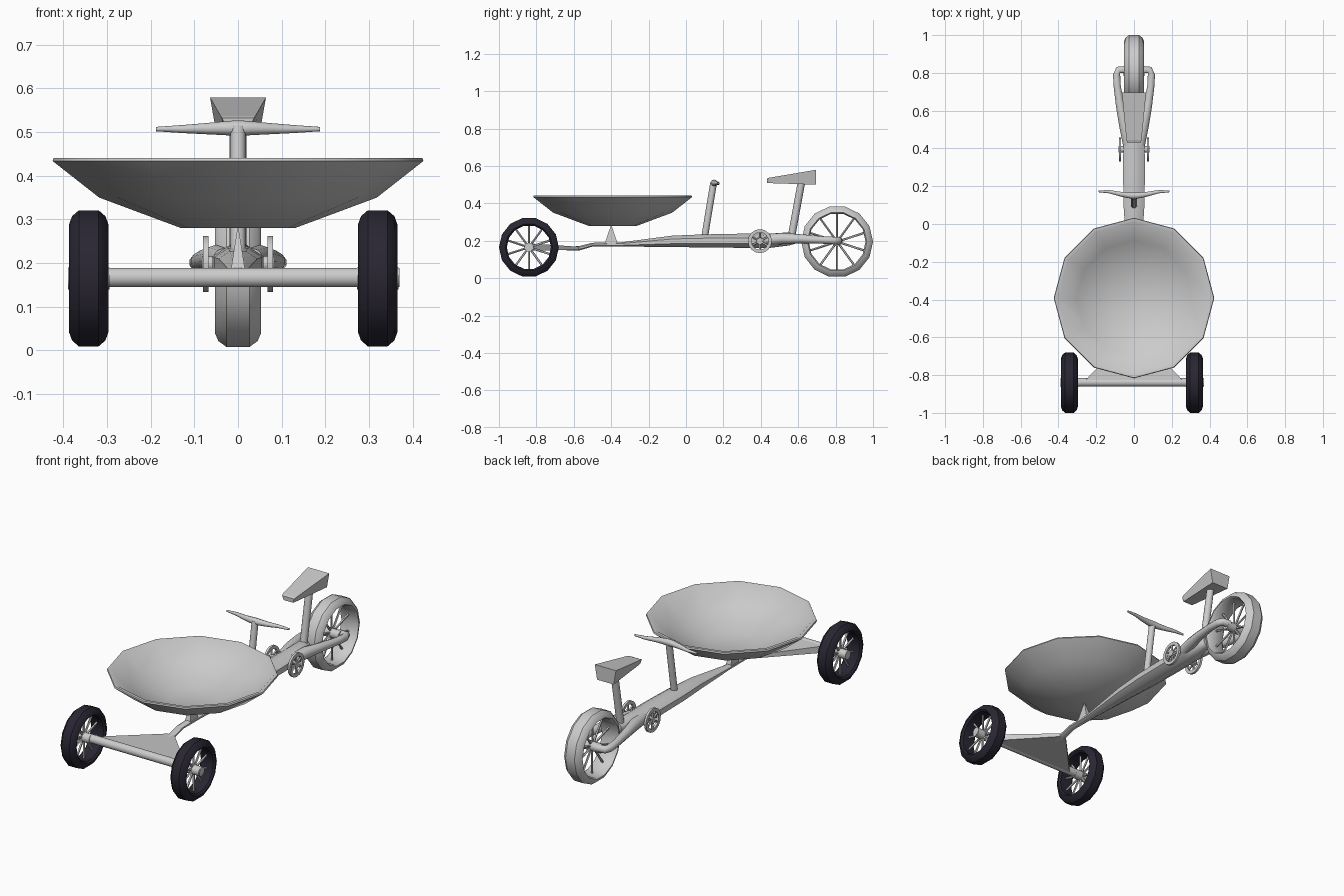
import bpy, bmesh, math
from mathutils import Vector

if "Cube" in bpy.data.objects:
    bpy.data.objects.remove(bpy.data.objects["Cube"])

black = bpy.data.materials.new("rubber")
black.diffuse_color = (0.022, 0.019, 0.032, 1)
black.use_nodes = True
black.node_tree.nodes["Principled BSDF"].inputs["Base Color"].default_value = black.diffuse_color


def finish(bm, name, smooth=40, mat=None):
    bmesh.ops.recalc_face_normals(bm, faces=bm.faces)
    me = bpy.data.meshes.new(name)
    bm.to_mesh(me)
    bm.free()
    ob = bpy.data.objects.new(name, me)
    bpy.context.collection.objects.link(ob)
    if mat:
        me.materials.append(mat)
    if smooth:
        bpy.ops.object.select_all(action='DESELECT')
        ob.select_set(True)
        bpy.context.view_layer.objects.active = ob
        bpy.ops.object.shade_smooth_by_angle(angle=math.radians(smooth))
    return ob


def add_tube(bm, pts, sides=10):
    """Tube through (x, y, z, radius across, radius up) stations."""
    ps = [Vector(p[:3]) for p in pts]
    rings = []
    for i, p in enumerate(ps):
        t = (ps[min(i + 1, len(ps) - 1)] - ps[max(i - 1, 0)]).normalized()
        ref = Vector((0, 1, 0)) if abs(t.z) > 0.8 else Vector((0, 0, 1))
        side = t.cross(ref).normalized()
        up = side.cross(t)
        ra, rb = pts[i][3], pts[i][-1]
        rings.append([bm.verts.new(p + side * ra * math.cos(a) + up * rb * math.sin(a))
                      for a in (2 * math.pi * (k + 0.5) / sides for k in range(sides))])
    for a, b in zip(rings, rings[1:]):
        for k in range(sides):
            n = (k + 1) % sides
            bm.faces.new((a[k], a[n], b[n], b[k]))
    bm.faces.new(rings[0])
    bm.faces.new(rings[-1])


def tube(name, pts, sides=10, smooth=50):
    bm = bmesh.new()
    add_tube(bm, pts, sides)
    return finish(bm, name, smooth)


def add_ring(bm, c, profile, sides):
    """Closed (offset along x, radius) profile turned around an x axis at c."""
    rings = []
    for k in range(sides):
        a = 2 * math.pi * k / sides
        rings.append([bm.verts.new((c[0] + w, c[1] + r * math.cos(a), c[2] + r * math.sin(a)))
                      for w, r in profile])
    m = len(profile)
    for k in range(sides):
        a, b = rings[k], rings[(k + 1) % sides]
        for j in range(m):
            bm.faces.new((a[j], a[(j + 1) % m], b[(j + 1) % m], b[j]))


def spokes(bm, c, r0, r1, n, rad):
    for k in range(n):
        a = 2 * math.pi * (k + 0.5) / n
        d = Vector((0, math.cos(a), math.sin(a)))
        add_tube(bm, [(*(Vector(c) + d * r), rad, rad) for r in (r0, r1)], 5)


def wheel(name, c, r, rin, w, mat=None):
    # tyre
    bm = bmesh.new()
    prof = [(-w * .5, r), (w * .5, r), (w * .85, r - .014), (w, r - .033), (w * .8, rin),
            (-w * .8, rin), (-w, r - .033), (-w * .85, r - .014)]
    add_ring(bm, c, prof, 14)
    finish(bm, name + "_tyre", 35, mat)
    # hub and spokes
    bm = bmesh.new()
    spokes(bm, c, .01, rin + .008, 10, .006)
    add_tube(bm, [(c[0] - w * 1.05, c[1], c[2], .025), (c[0] + w * 1.05, c[1], c[2], .025)], 10)
    finish(bm, name + "_hub", 40)


# wheels
for side, label in ((-1, "left"), (1, "right")):
    wheel("front_wheel_" + label, (-.011 + side * .331, -.84, .165), .16, .118, .045, black)
wheel("rear_wheel", (0, .808, .195), .192, .152, .053)

# front axle
tube("front_axle", [(-.39, -.838, .167, .023), (.37, -.838, .167, .023)], 12)

# triangular brace behind the axle
bm = bmesh.new()
lo, hi = [], []
for x, y, z0, z1 in ((-.255, -.825, .148, .185), (.255, -.825, .148, .185),
                     (.02, -.575, .15, .168), (-.02, -.575, .15, .168)):
    lo.append(bm.verts.new((x, y, z0)))
    hi.append(bm.verts.new((x, y, z1)))
bm.faces.new(lo)
bm.faces.new(hi)
for i in range(4):
    j = (i + 1) % 4
    bm.faces.new((lo[i], lo[j], hi[j], hi[i]))
finish(bm, "axle_brace", 0)

# main frame beam
tube("frame_beam", [(0, -.64, .159, .018, .011), (0, -.57, .16, .02, .012), (0, -.50, .179, .02, .011),
                    (0, -.35, .18, .022, .012), (0, -.07, .197, .048, .033), (0, .10, .199, .06, .038),
                    (0, .30, .2, .063, .041), (0, .45, .2, .06, .041), (0, .55, .21, .04, .038),
                    (0, .59, .212, .022, .028)], 8)

# rear fork arms
for s, label in ((-1, "left"), (1, "right")):
    tube("rear_fork_" + label, [(s * .03, .42, .205, .03), (s * .05, .52, .212, .03),
                                (s * .072, .62, .21, .024), (s * .089, .73, .204, .02),
                                (s * .092, .79, .201, .02), (s * .083, .815, .2, .02),
                                (s * .04, .818, .199, .02)])

# chainrings
for s, label in ((-1, "left"), (1, "right")):
    bm = bmesh.new()
    c = (s * .074, .395, .198)
    add_ring(bm, c, [(-.006, .064), (.006, .064), (.006, .046), (-.006, .046)], 16)
    spokes(bm, c, .01, .05, 6, .006)
    add_tube(bm, [(s * .05, .395, .198, .018), (s * .082, .395, .198, .018)], 10)
    finish(bm, "chainring_" + label, 40)

# bowl and its support
bm = bmesh.new()
prof = [(.13, .28), (.318, .35), (.425, .434), (.422, .441), (.405, .441), (.305, .362), (.125, .294)]
rings = [[bm.verts.new((r * math.cos(k * math.pi / 6), -.392 + r * math.sin(k * math.pi / 6), z))
          for k in range(12)] for r, z in prof]
for a, b in zip(rings, rings[1:]):
    for k in range(12):
        n = (k + 1) % 12
        bm.faces.new((a[k], a[n], b[n], b[k]))
bm.faces.new(rings[0])
bm.faces.new(rings[-1])
finish(bm, "bowl", 40)
tube("bowl_support", [(0, -.4, .18, .024, .052), (0, -.4, .284, .001, .001)], 4, 0)

# handlebar
tube("handlebar_post", [(0, .098, .21, .018), (0, .148, .512, .018)])
bar = [(.188, .173, .507, .005), (.13, .171, .507, .009), (.07, .158, .508, .013), (.03, .152, .509, .016)]
tube("handlebar", [(-x, *r) for x, *r in bar] + [(0, .15, .509, .018)] + bar[::-1])

# seat
tube("seat_post", [(0, .56, .2, .02), (0, .617, .512, .02)])
bm = bmesh.new()
rows = []
for y, zt, zb, wt, wb in ((.432, .532, .51, .036, .028), (.445, .537, .508, .04, .03),
                          (.695, .579, .0, .064, .0)):
    if zb == 0:
        rows.append([bm.verts.new(p) for p in ((-wt, y, zt), (wt, y, zt),
                                               (.05, .695, .5), (-.05, .695, .5))])
    else:
        rows.append([bm.verts.new(p) for p in ((-wt, y, zt), (wt, y, zt), (wb, y, zb), (-wb, y, zb))])
for a, b in zip(rows, rows[1:]):
    for k in range(4):
        bm.faces.new((a[k], a[(k + 1) % 4], b[(k + 1) % 4], b[k]))
bm.faces.new(rows[0])
bm.faces.new(rows[-1])
finish(bm, "seat", 0)
